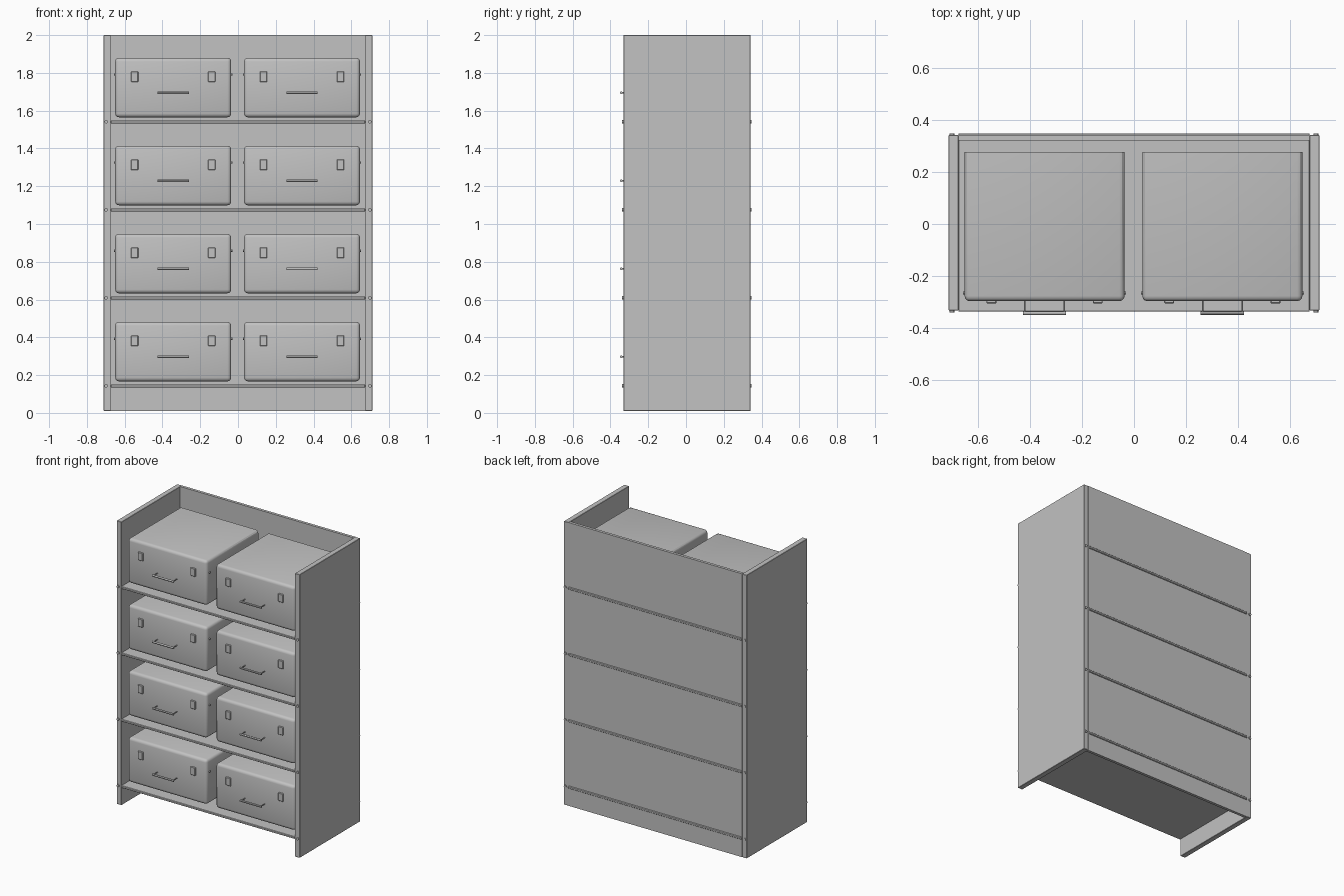
import bpy, bmesh
from mathutils import Matrix, Vector

if "Cube" in bpy.data.objects:
    bpy.data.objects.remove(bpy.data.objects["Cube"], do_unlink=True)

grey = bpy.data.materials.new("plain_grey")
grey.use_nodes = True
grey.diffuse_color = (0.54, 0.54, 0.54, 1)
bsdf = next(n for n in grey.node_tree.nodes if n.type == 'BSDF_PRINCIPLED')
bsdf.inputs["Base Color"].default_value = grey.diffuse_color
bsdf.inputs["Roughness"].default_value = 0.7


def finish(name, bm, smooth=False):
    mesh = bpy.data.meshes.new(name)
    bm.to_mesh(mesh)
    bm.free()
    mesh.materials.append(grey)
    ob = bpy.data.objects.new(name, mesh)
    bpy.context.collection.objects.link(ob)
    if smooth:
        bpy.ops.object.select_all(action='DESELECT')
        ob.select_set(True)
        bpy.context.view_layer.objects.active = ob
        bpy.ops.object.shade_smooth_by_angle()
    return ob


def box(name, lo, hi, bevel=0, segments=1, open_back=False):
    """Box between two corners; open_back keeps the rear edges sharp."""
    lo, hi = Vector(lo), Vector(hi)
    bm = bmesh.new()
    bmesh.ops.create_cube(bm, size=1, matrix=Matrix.Translation((lo + hi) / 2)
                          @ Matrix.Diagonal((*(hi - lo), 1)))
    if bevel:
        edges = [e for e in bm.edges if not open_back
                 or min(v.co.y for v in e.verts) < hi.y - 0.001]
        bmesh.ops.bevel(bm, geom=edges, offset=bevel, segments=segments,
                        profile=0.5, affect='EDGES')
    return finish(name, bm, segments > 1)


def rod(name, start, end, radius):
    start, end = Vector(start), Vector(end)
    axis = end - start
    turn = axis.to_track_quat('Z', 'Y').to_matrix().to_4x4()
    bm = bmesh.new()
    bmesh.ops.create_cone(bm, cap_ends=True, segments=12, radius1=radius,
                          radius2=radius, depth=axis.length,
                          matrix=Matrix.Translation((start + end) / 2) @ turn)
    return finish(name, bm, True)


FRONT, BACK = -0.331, 0.341
INNER, OUTER = 0.674, 0.711
FLOOR, TOP = 0.01, 2.0

# Cabinet sides and back
for side, s in (("left", 1), ("right", -1)):
    xs = sorted((s * INNER, s * OUTER))
    box(side + "_side_panel", (xs[0], FRONT, FLOOR), (xs[1], BACK, TOP), 0.002)
box("back_panel", (-INNER, 0.321, FLOOR), (INNER, BACK, TOP))


def storage_case(label, cx, z):
    """Rounded case with two latches, side pins and a bar handle."""
    half, face = 0.307, -0.296
    box(label + "_case", (cx - half, face, z), (cx + half, 0.277, z + 0.315),
        0.02, 3, True)
    hz = z + 0.13
    for side, s in (("left", 1), ("right", -1)):
        lx = cx + s * 0.204
        box(f"{label}_{side}_latch", (lx - 0.019, -0.305, z + 0.186),
            (lx + 0.019, face + 0.004, z + 0.243), 0.003)
        px = cx + s * half
        rod(f"{label}_{side}_pin", (px - s * 0.01, -0.265, z + 0.226),
            (px + s * 0.006, -0.265, z + 0.226), 0.006)
        rod(f"{label}_{side}_handle_post", (cx + s * 0.076, face + 0.004, hz),
            (cx + s * 0.076, -0.341, hz), 0.003)
    rod(label + "_handle", (cx - 0.083, -0.342, hz), (cx + 0.083, -0.342, hz), 0.007)


# Four shelves, each with its end pegs and two cases
for i in range(4):
    z = 0.143 + i * 0.466
    name = f"row_{i + 1}"
    box(name + "_shelf", (-INNER, -0.336, z - 0.008), (INNER, 0.348, z + 0.008), 0.003)
    for side, s in (("left", 1), ("right", -1)):
        rod(f"{name}_{side}_peg", (s * 0.698, -0.339, z), (s * 0.698, 0.348, z), 0.009)
        storage_case(f"{name}_{side}", s * 0.341 - 0.002, z + 0.024)
